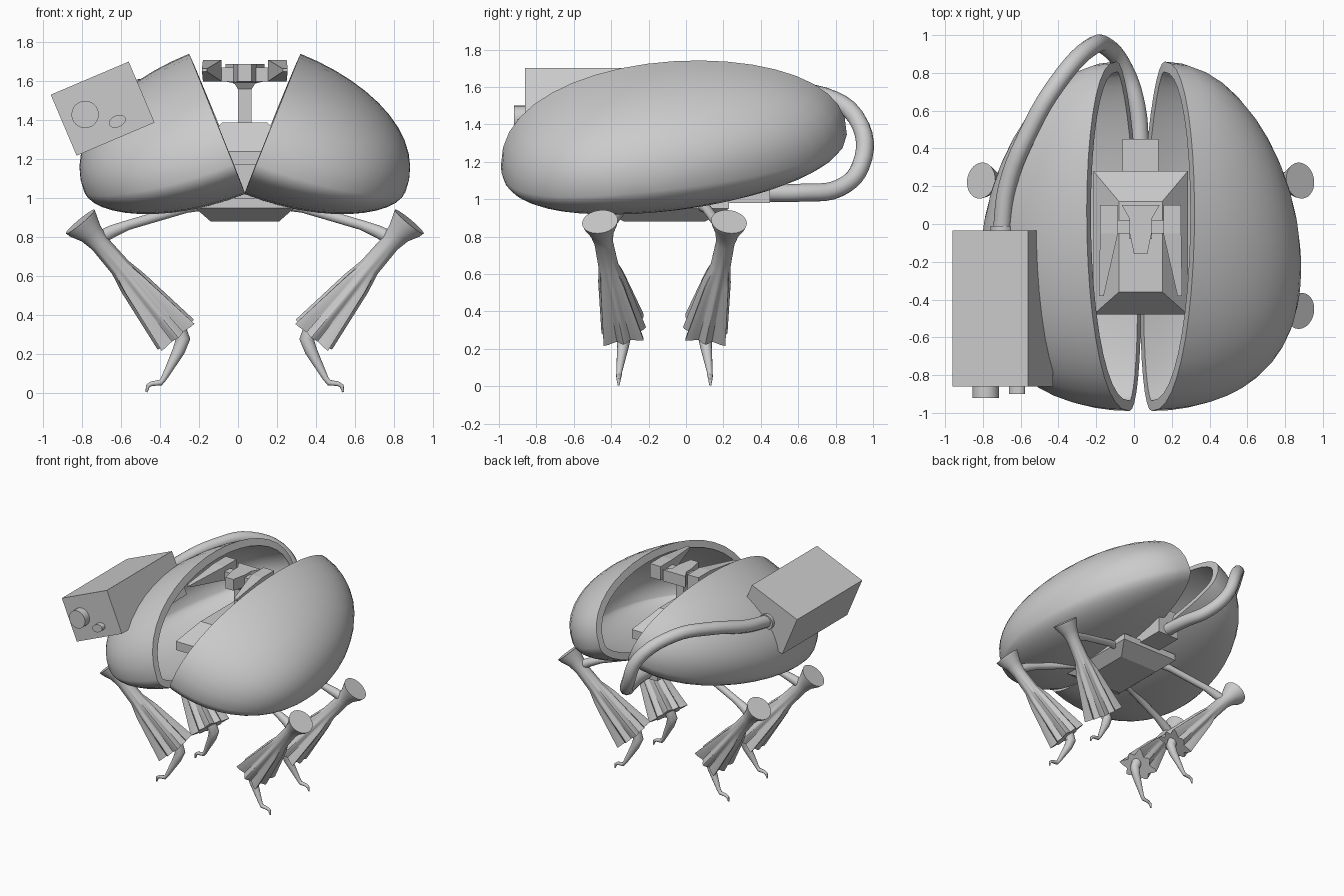
import bpy
import bmesh
from math import sin, cos, pi, radians
from mathutils import Vector

CX, CY = 0.035, -0.115      # body centre; legs mirror around it

cube = bpy.data.objects.get("Cube")
if cube:
    bpy.data.objects.remove(cube, do_unlink=True)


def finish(obj, smooth=True, mirror=None, thickness=0):
    """Apply the modifiers, then shade."""
    bpy.ops.object.select_all(action='DESELECT')
    obj.select_set(True)
    bpy.context.view_layer.objects.active = obj
    if thickness:
        mod = obj.modifiers.new("Thickness", 'SOLIDIFY')
        mod.thickness = thickness
        mod.offset = -1
        bpy.ops.object.modifier_apply(modifier=mod.name)
    if mirror:
        mod = obj.modifiers.new("Mirror", 'MIRROR')
        mod.use_axis = mirror
        mod.use_mirror_merge = False
        bpy.ops.object.modifier_apply(modifier=mod.name)
    if smooth:
        bpy.ops.object.shade_smooth_by_angle(angle=radians(35))


def skin(name, rings, origin, tip=None, recalc=True):
    """Bridge a list of point rings; close the ends, or end in a tip."""
    bm = bmesh.new()
    loops = [[bm.verts.new(p) for p in ring] for ring in rings]
    n = len(loops[0])
    for a, b in zip(loops, loops[1:]):
        for j in range(n):
            k = (j + 1) % n
            bm.faces.new((a[j], a[k], b[k], b[j]))
    if tip is not None:
        end = bm.verts.new(tip)
        for j in range(n):
            bm.faces.new((loops[-1][j], loops[-1][(j + 1) % n], end))
    else:
        bm.faces.new(loops[0])
        bm.faces.new(loops[-1])
    if recalc:
        bmesh.ops.recalc_face_normals(bm, faces=bm.faces)
    mesh = bpy.data.meshes.new(name)
    bm.to_mesh(mesh)
    bm.free()
    obj = bpy.data.objects.new(name, mesh)
    obj.location = origin
    bpy.context.collection.objects.link(obj)
    return obj


def tube(name, stations, sides=20):
    """Mirrored leg part: stations are (x, y, z, radius, fold)."""
    pts = [Vector(s[:3]) for s in stations]
    rings = []
    for i, (p, s) in enumerate(zip(pts, stations)):
        t = (pts[min(i + 1, len(pts) - 1)] - pts[max(i - 1, 0)]).normalized()
        u = (Vector((0, 1, 0)) - t * t.y).normalized()
        v = t.cross(u)
        fold = s[4] if len(s) > 4 else 0
        ring = []
        for j in range(sides):
            a = 2 * pi * j / sides
            square = max(abs(cos(a)), abs(sin(a))) ** (-5 * fold)
            r = s[3] * square * (1 + fold * cos(8 * a))
            ring.append(p + (u * cos(a) + v * sin(a)) * r)
        rings.append(ring)
    finish(skin(name, rings, (CX, CY, 0)), mirror=(True, True, False))


def block(name, sections, mirror=None):
    """Faceted solid along y: sections are (y, x0, x1, z0, z1)."""
    rings = [[(x0, y, z0), (x1, y, z0), (x1, y, z1), (x0, y, z1)]
             for y, x0, x1, z0, z1 in sections]
    finish(skin(name, rings, (CX, 0, 0)), smooth=False, mirror=mirror)


def stack(name, levels):
    """Faceted solid going up: levels are (z, half width, y0, y1)."""
    rings = [[(-w, y0, z), (w, y0, z), (w, y1, z), (-w, y1, z)]
             for z, w, y0, y1 in levels]
    finish(skin(name, rings, (CX, 0, 0)), smooth=False)


# Hollow shell halves: half eggs leaning outward from a V-shaped gap
def shell_point(t, phi):
    k, s = cos(phi), sin(phi)
    y = 0.925 * cos(t)
    if sin(t) > 0:
        up = 0.515 * sin(t) ** 0.87 * (1 - 0.06 * cos(t))
    else:
        up = 0.24 * sin(t)
    up = (up + 0.1 * y) * k + 0.06 * s * s
    out = 0.765 * s
    return (0.093 + 0.928 * out + 0.371 * up,
            -0.065 + y * k - 0.21 * s * s,
            1.26 + 0.928 * up - 0.371 * out)


STEPS, AROUND = 12, 40
rings = [[shell_point(2 * pi * j / AROUND, pi / 2 * i / STEPS)
          for j in range(AROUND)] for i in range(STEPS)]
shell = skin("shell_halves", rings, (CX, 0, 0),
             tip=shell_point(0, pi / 2), recalc=False)
finish(shell, mirror=(True, False, False), thickness=0.055)

# Belly pan, waist and cockpit console
stack("belly_pan", [(0.88, 0.175, -0.33, 0.1), (0.95, 0.255, -0.46, 0.23),
                    (1.0, 0.25, -0.46, 0.23)])
stack("console_waist", [(0.99, 0.17, -0.36, 0.16), (1.18, 0.17, -0.36, 0.16)])
stack("console", [(1.17, 0.25, -0.48, 0.28), (1.24, 0.25, -0.48, 0.28),
                  (1.39, 0.115, -0.36, 0.12)])
block("rear_engine", [(0.15, -0.095, 0.095, 0.98, 1.2),
                      (0.45, -0.095, 0.095, 0.98, 1.2)])

# Sight column with head, crossbar and side pods
stack("column", [(1.38, 0.035, -0.05, 0.03), (1.56, 0.035, -0.05, 0.03),
                 (1.6, 0.06, -0.08, 0.04)])
block("head", [(0.1, -0.1, 0.1, 1.6, 1.69), (0.03, -0.06, 0.06, 1.59, 1.69),
               (-0.04, -0.06, 0.06, 1.59, 1.69),
               (-0.16, -0.035, 0.035, 1.6, 1.69)])
block("crossbar", [(0.02, -0.13, 0.13, 1.6, 1.67),
                   (-0.05, -0.13, 0.13, 1.6, 1.67)])
block("side_pods", [(0.1, 0.12, 0.215, 1.6, 1.71),
                    (-0.05, 0.12, 0.215, 1.6, 1.71),
                    (-0.38, 0.195, 0.22, 1.65, 1.665)],
      mirror=(True, False, False))

# Four legs: strut, flared knee with pleated cuff, hooked foot
tube("struts", [(0.18, 0.19, 0.975, 0.035), (0.3, 0.225, 0.95, 0.026),
                (0.6, 0.29, 0.862, 0.026), (0.68, 0.305, 0.83, 0.033),
                (0.75, 0.322, 0.795, 0.036)], 14)
tube("legs", [(0.845, 0.345, 0.88, 0.096), (0.83, 0.342, 0.862, 0.089),
              (0.79, 0.335, 0.82, 0.063), (0.745, 0.325, 0.767, 0.05),
              (0.64, 0.3, 0.645, 0.053, 0.02),
              (0.575, 0.28, 0.565, 0.07, 0.08),
              (0.355, 0.218, 0.3, 0.106, 0.14)], 48)
tube("feet", [(0.345, 0.212, 0.34, 0.04), (0.318, 0.215, 0.275, 0.038),
              (0.34, 0.222, 0.215, 0.032), (0.415, 0.242, 0.075, 0.015),
              (0.432, 0.244, 0.053, 0.015), (0.48, 0.245, 0.047, 0.012),
              (0.498, 0.245, 0.035, 0.011), (0.505, 0.245, 0.004, 0.005)], 12)

# Side equipment box with two lenses
TILT = radians(-23)
bpy.ops.mesh.primitive_cube_add(size=1, location=(-0.695, -0.448, 1.46),
                                rotation=(0, TILT, 0))
box = bpy.context.object
box.name = "equipment_box"
box.scale = (0.435, 0.825, 0.34)


def disc(name, x, y, z, rx, rz, depth):
    bpy.ops.mesh.primitive_cylinder_add(vertices=28, radius=1, depth=depth,
                                        location=(x, y, z),
                                        rotation=(pi / 2, TILT, 0))
    obj = bpy.context.object
    obj.name = name
    obj.scale = (rx, rz, 1)
    finish(obj)


disc("large_lens", -0.785, -0.88, 1.43, 0.07, 0.07, 0.08)
disc("small_lens", -0.62, -0.875, 1.395, 0.045, 0.03, 0.05)
disc("hose_collar", -0.7, -0.03, 1.45, 0.06, 0.06, 0.04)

# Hose from the box around to the rear engine
curve = bpy.data.curves.new("hose", 'CURVE')
curve.dimensions = '3D'
curve.bevel_depth = 0.048
curve.bevel_resolution = 3
curve.use_fill_caps = True
curve.resolution_u = 5
path = [(-0.7, -0.04, 1.45), (-0.67, 0.2, 1.49), (-0.56, 0.48, 1.55),
        (-0.41, 0.74, 1.55), (-0.23, 0.935, 1.39), (-0.14, 0.935, 1.18),
        (-0.05, 0.82, 1.06), (0.015, 0.62, 1.035), (0.035, 0.38, 1.035)]
spline = curve.splines.new('BEZIER')
spline.bezier_points.add(len(path) - 1)
for point, co in zip(spline.bezier_points, path):
    point.co = co
    point.handle_left_type = point.handle_right_type = 'AUTO'
hose = bpy.data.objects.new("hose", curve)
bpy.context.collection.objects.link(hose)
